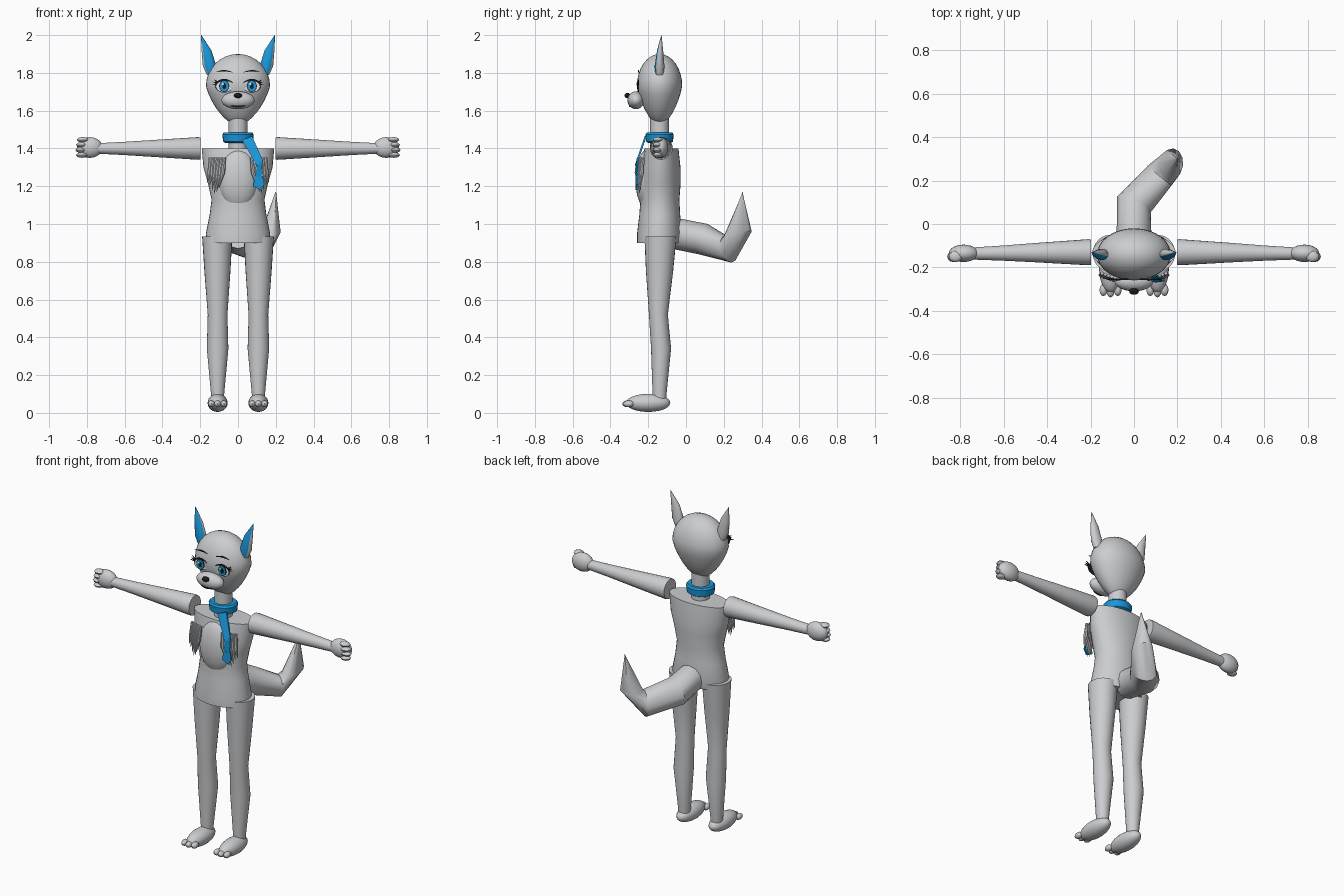
import bpy, bmesh, math
from mathutils import Vector

cube = bpy.data.objects.get("Cube")
if cube:
    bpy.data.objects.remove(cube)


def material(name, r, g, b):
    m = bpy.data.materials.new(name)
    m.use_nodes = True
    m.diffuse_color = (r, g, b, 1)
    m.node_tree.nodes["Principled BSDF"].inputs["Base Color"].default_value = (r, g, b, 1)
    return m


GREY = material("light grey fur", 0.6, 0.61, 0.63)
BLUE = material("bright blue", 0.01, 0.31, 0.7)
BLACK = material("black", 0.01, 0.01, 0.012)
WHITE = material("eye white", 0.85, 0.85, 0.87)
parts = []
BODY_Y = -0.14


def finish(name, bm, mat):
    bmesh.ops.recalc_face_normals(bm, faces=bm.faces)
    me = bpy.data.meshes.new(name)
    bm.to_mesh(me)
    bm.free()
    me.materials.append(mat)
    ob = bpy.data.objects.new(name, me)
    bpy.context.collection.objects.link(ob)
    parts.append(ob)
    return ob


def loft(name, rings, mat=GREY, sides=24):
    """Skin rings given as (centre, half-axis u, half-axis v)."""
    bm = bmesh.new()
    loops = []
    for c, u, v in rings:
        angles = [2 * math.pi * i / sides for i in range(sides)]
        loops.append([bm.verts.new(Vector(c) + Vector(u) * math.cos(a) + Vector(v) * math.sin(a))
                      for a in angles])
    for a, b in zip(loops, loops[1:]):
        for i in range(sides):
            j = (i + 1) % sides
            bm.faces.new((a[i], a[j], b[j], b[i]))
    bm.faces.new(loops[0])
    bm.faces.new(loops[-1])
    return finish(name, bm, mat)


def upright(name, rings, mat=GREY, sides=24):
    """Loft of level ellipses given as (x, y, z, rx, ry)."""
    return loft(name, [((x, y, z), (rx, 0, 0), (0, ry, 0)) for x, y, z, rx, ry in rings], mat, sides)


def ellipsoid(name, centre, size, mat=GREY, seg=24):
    bm = bmesh.new()
    bmesh.ops.create_uvsphere(bm, u_segments=seg, v_segments=seg // 2, radius=1)
    for v in bm.verts:
        v.co = Vector(a * s + c for a, s, c in zip(v.co, size, centre))
    return finish(name, bm, mat)


def plate(name, pts, mat, thick=0.004):
    """Thin plate from 3D points, extruded forward."""
    bm = bmesh.new()
    face = bm.faces.new([bm.verts.new(p) for p in pts])
    new = bmesh.ops.extrude_face_region(bm, geom=[face])["geom"]
    bmesh.ops.translate(bm, verts=[g for g in new if isinstance(g, bmesh.types.BMVert)],
                        vec=(0, -thick, 0))
    return finish(name, bm, mat)


def disc(name, x, y, z, rx, rz, mat):
    angles = [2 * math.pi * i / 20 for i in range(20)]
    return plate(name, [(x + rx * math.cos(a), y, z + rz * math.sin(a)) for a in angles], mat, 0.002)


def stroke(name, pts, width, mat=BLACK):
    """Flat tapered brush stroke through 3D points."""
    n = len(pts) - 1
    up, down = [], []
    for i, (x, y, z) in enumerate(pts):
        h = width * (0.25 + 0.75 * math.sin(math.pi * i / n)) / 2
        up.append((x, y, z + h))
        down.append((x, y, z - h))
    return plate(name, up + down[::-1], mat, 0.003)


# Head: egg that narrows to the chin
head = ellipsoid("head", (0, 0, 0), (1, 1, 1), GREY, 32)
for v in head.data.vertices:
    x, y, z = v.co
    taper = 1 + 0.3 * min(z, 0)
    v.co = (x * 0.17 * taper, BODY_Y + y * 0.12 * taper, 1.73 + z * (0.17 if z > 0 else 0.205))
ellipsoid("snout", (0, -0.265, 1.655), (0.088, 0.045, 0.047))
ellipsoid("nose", (0, -0.31, 1.68), (0.022, 0.016, 0.014), BLACK, 16)
stroke("mouth", [(0.01 * i, -0.3 + 0.0003 * i * i, 1.623 + 0.0003 * i * i) for i in range(-4, 5)], 0.007)

# Neck and collar
upright("neck", [(0, BODY_Y, 1.4, 0.05, 0.05), (0, BODY_Y, 1.56, 0.05, 0.05)])
upright("collar", [(0, BODY_Y, z, r, r * 0.9) for z, r in
                   ((1.43, 0.068), (1.436, 0.079), (1.475, 0.083), (1.485, 0.074))], BLUE)

# Torso and belly
upright("torso", [(0, -0.13, 1.4, 0.192, 0.09), (0, -0.134, 1.3, 0.183, 0.105),
                  (0, -0.138, 1.22, 0.16, 0.11), (0, -0.138, 1.13, 0.14, 0.103),
                  (0, -0.139, 1.05, 0.15, 0.108), (0, -0.14, 0.95, 0.17, 0.119),
                  (0, -0.145, 0.9, 0.168, 0.114)], GREY, 32)
ellipsoid("belly", (0, -0.2, 1.235), (0.108, 0.068, 0.162))

# Scarf tail hanging to the left
plate("scarf_strap", [(0.02, -0.215, 1.445), (0.075, -0.21, 1.465), (0.13, -0.252, 1.34),
                      (0.1, -0.262, 1.31)], BLUE, 0.009)
plate("scarf_middle", [(0.1, -0.262, 1.31), (0.13, -0.252, 1.34), (0.125, -0.255, 1.25),
                       (0.09, -0.26, 1.25)], BLUE, 0.006)
plate("scarf_end", [(0.09, -0.258, 1.25), (0.13, -0.255, 1.255), (0.14, -0.255, 1.21),
                    (0.12, -0.258, 1.18), (0.08, -0.258, 1.2)], BLUE, 0.009)

# Tail: swings to the left, then turns up to a point
loft("tail", [((0, -0.06, 0.95), (0.08, 0, 0), (0, 0.02, 0.08)),
              ((0, 0.09, 0.92), (0.078, -0.035, 0), (0.01, 0.025, 0.08)),
              ((0.12, 0.225, 0.866), (0.055, -0.045, 0), (0.01, -0.015, 0.07)),
              ((0.172, 0.275, 0.95), (0.042, -0.042, 0), (-0.035, -0.06, -0.012)),
              ((0.2, 0.3, 1.17), (0.002, 0, 0), (0, 0.002, 0))], GREY, 12)

for side, s in (("left", 1), ("right", -1)):
    # Ear with blue front faces
    ear = upright(side + "_ear", [(s * 0.14, -0.14, 1.79, 0.025, 0.022), (s * 0.15, -0.14, 1.835, 0.036, 0.026),
                                  (s * 0.167, -0.137, 1.92, 0.026, 0.016),
                                  (s * 0.195, -0.13, 2.0, 0.001, 0.001)], GREY, 16)
    ear.data.materials.append(BLUE)
    for p in ear.data.polygons:
        if p.normal.y < -0.4 and p.center.z > 1.8 and p.normal.x * s < 0.6:
            p.material_index = 1

    # Eye built from stacked thin discs, with lashes and brow
    ex, ez, ey = s * 0.073, 1.73, -0.25
    disc(side + "_eye_rim", ex, ey, ez, 0.047, 0.034, BLACK)
    disc(side + "_eye_white", ex, ey - 0.002, ez - 0.002, 0.043, 0.029, WHITE)
    disc(side + "_iris_rim", ex, ey - 0.004, ez, 0.027, 0.031, BLACK)
    disc(side + "_iris", ex, ey - 0.006, ez, 0.023, 0.028, BLUE)
    disc(side + "_pupil", ex, ey - 0.008, ez, 0.01, 0.016, BLACK)
    disc(side + "_eye_glint", ex - 0.008, ey - 0.01, ez + 0.011, 0.006, 0.007, WHITE)
    stroke(side + "_upper_lid", [(ex + s * 0.0125 * i, ey - 0.004, ez + 0.033 - 0.0011 * i * i)
                                 for i in range(-4, 5)], 0.011)
    for k in range(3):
        plate(f"{side}_lash_{k + 1}", [(s * 0.105, ey, ez + 0.012 + 0.006 * k),
                                       (s * 0.112, ey, ez + 0.004 + 0.006 * k),
                                       (s * (0.143 - 0.007 * k), ey, ez + 0.012 + 0.012 * k)], BLACK)
    stroke(side + "_brow", [(s * (0.03 + 0.012 * i), -0.25, 1.803 + 0.0045 * i - 0.0006 * i * i)
                            for i in range(8)], 0.007)

    # Chest fur: a fan of hanging spikes
    for k in range(6):
        top = Vector((s * (0.072 + 0.015 * k), -0.252 + 0.005 * k, 1.352))
        mid = top + Vector((s * (0.008 - 0.001 * k), -0.008, -0.08))
        tip = Vector((s * (0.102 + 0.012 * k), -0.25 + 0.003 * k, 1.19 - 0.03 * math.sin(k * 0.9)))
        loft(f"{side}_chest_fur_{k + 1}", [(top, (0.008, 0, 0), (0, 0.008, 0)),
                                          (mid, (0.012, 0, 0), (0, 0.012, 0)),
                                          (tip, (0.001, 0, 0), (0, 0.001, 0))], GREY, 8)

    # Arm, hand and fingers
    loft(side + "_arm", [((s * x, y, 1.4), (0, r, 0), (0, 0, r)) for x, y, r in
                         ((0.198, -0.13, 0.058), (0.21, -0.13, 0.06), (0.46, -0.132, 0.044),
                          (0.6, -0.134, 0.035), (0.74, -0.136, 0.028))])
    ellipsoid(side + "_hand", (s * 0.785, -0.135, 1.405), (0.068, 0.04, 0.055))
    for k in range(4):
        ellipsoid(f"{side}_finger_{k + 1}", (s * (0.83 - 0.004 * abs(k - 1)), -0.15, 1.365 + 0.027 * k),
                  (0.031, 0.026, 0.0145), GREY, 12)

    # Leg, foot and toes
    upright(side + "_leg", [(s * 0.11, -0.135, 0.935, 0.08, 0.085), (s * 0.109, -0.14, 0.75, 0.069, 0.072),
                            (s * 0.108, -0.146, 0.52, 0.052, 0.05), (s * 0.108, -0.132, 0.34, 0.057, 0.053),
                            (s * 0.108, -0.14, 0.1, 0.035, 0.037), (s * 0.108, -0.14, 0.06, 0.033, 0.035)])
    ellipsoid(side + "_foot", (s * 0.108, -0.2, 0.053), (0.053, 0.117, 0.048))
    for k in (-1, 0, 1):
        ellipsoid(f"{side}_toe_{k + 2}", (s * 0.108 + 0.033 * k, -0.31 + 0.006 * abs(k), 0.048),
                  (0.018, 0.028, 0.018), GREY, 12)

# Smooth shading that keeps sharp edges
bpy.ops.object.select_all(action="DESELECT")
for ob in parts:
    ob.select_set(True)
bpy.context.view_layer.objects.active = parts[0]
bpy.ops.object.shade_smooth_by_angle(angle=math.radians(40))
